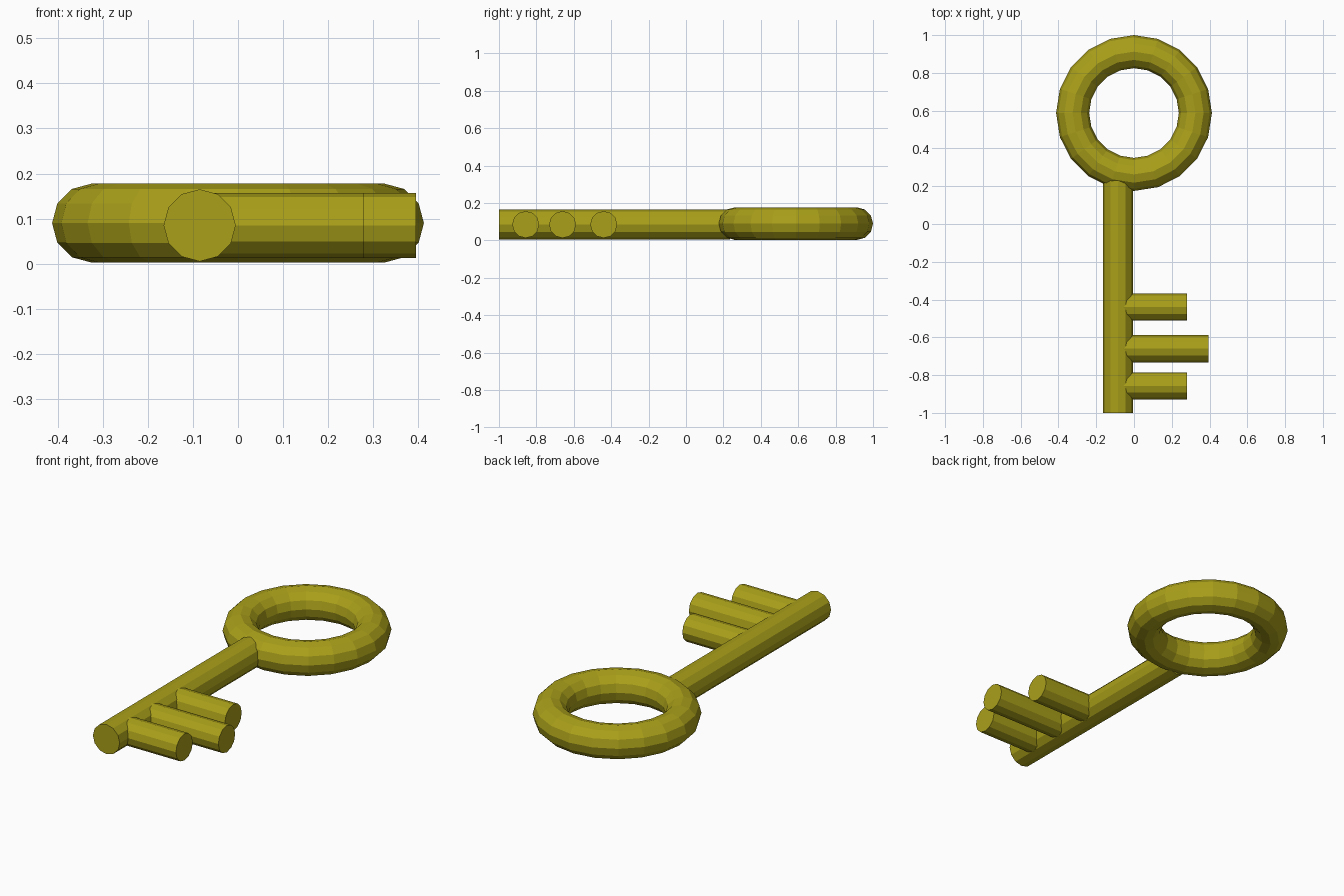
import bpy
from math import pi

if "Cube" in bpy.data.objects:
    bpy.data.objects.remove(bpy.data.objects["Cube"])

brass = bpy.data.materials.new("brass")
brass.diffuse_color = (0.4, 0.35, 0.01, 1)
brass.use_nodes = True
brass.node_tree.nodes["Principled BSDF"].inputs["Base Color"].default_value = brass.diffuse_color


def finish(name):
    obj = bpy.context.object
    obj.name = name
    obj.data.materials.append(brass)


def rod(name, radius, start, end, rotation):
    # twelve-sided capped cylinder between two points on one axis
    length = sum(abs(b - a) for a, b in zip(start, end))
    centre = [(a + b) / 2 for a, b in zip(start, end)]
    bpy.ops.mesh.primitive_cylinder_add(vertices=12, radius=radius, depth=length,
                                        location=centre, rotation=rotation)
    finish(name)


# ring handle
bpy.ops.mesh.primitive_torus_add(location=(0, 0.5875, 0.09), major_radius=0.325,
                                 minor_radius=0.0875, major_segments=20,
                                 minor_segments=12)
finish("ring_handle")

# shaft, its far end buried in the ring
rod("shaft", 0.08, (-0.085, -1, 0.085), (-0.085, 0.235, 0.085), (pi / 2, 0, 0))

# teeth, starting inside the shaft
for i, (y, tip) in enumerate([(-0.44, 0.28), (-0.66, 0.395), (-0.857, 0.28)]):
    rod(f"tooth_{i + 1}", 0.072, (-0.085, y, 0.085), (tip, y, 0.085), (0, pi / 2, 0))
